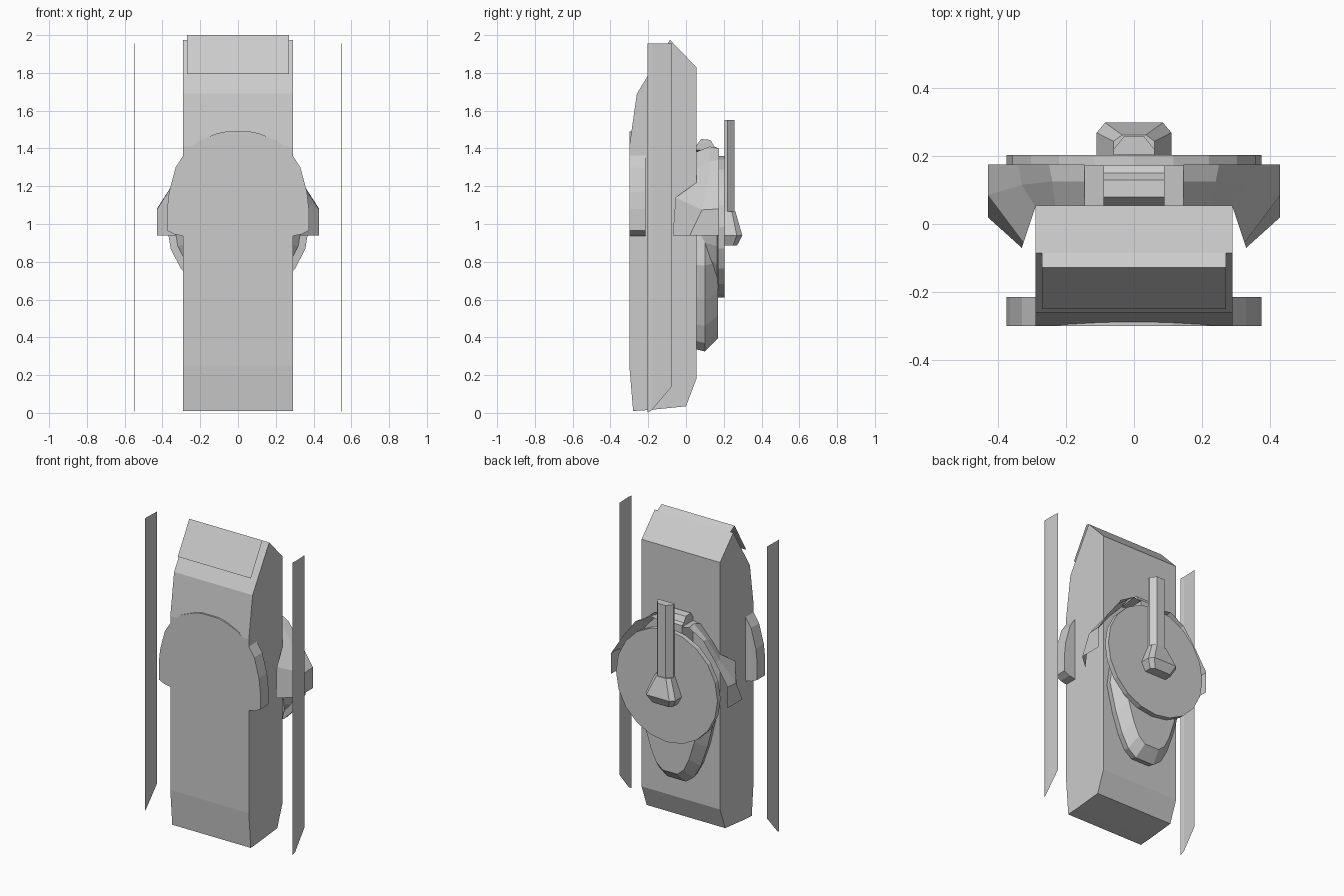
import bpy, bmesh, math


def finish(name, bm):
    bmesh.ops.recalc_face_normals(bm, faces=bm.faces[:])
    me = bpy.data.meshes.new(name)
    bm.to_mesh(me)
    bm.free()
    ob = bpy.data.objects.new(name, me)
    bpy.context.collection.objects.link(ob)
    return ob


def loft(name, rings, closed=True, caps=True):
    """Join matching rings of points; optionally cap both ends."""
    bm = bmesh.new()
    vs = [[bm.verts.new(p) for p in r] for r in rings]
    n = len(vs[0])
    for a, b in zip(vs, vs[1:]):
        for i in range(n if closed else n - 1):
            j = (i + 1) % n
            bm.faces.new((a[i], a[j], b[j], b[i]))
    if caps:
        bm.faces.new(vs[0])
        bm.faces.new(vs[-1])
    return finish(name, bm)


def mirror_x(ob):
    ob.modifiers.new("mirror", 'MIRROR').use_mirror_merge = False
    return ob


def symmetric(half):
    """Mirror an (x, z) half outline into a full closed one."""
    return half + [(-x, z) for x, z in reversed(half) if x > 0]


# Hull: side profile extruded across x
hull = [(-0.28, 0.01), (-0.30, 0.25), (-0.30, 1.41), (-0.26, 1.69), (-0.205, 1.78),
        (-0.085, 1.975), (0.055, 1.83), (0.055, 0.18), (0.0, 0.035), (-0.2, 0.01)]
hull[-1] = (-0.20, 0.015)
loft("hull", [[(x, y, z) for y, z in hull] for x in (-0.29, 0.29)])

# Thin folded plate over the nose
loft("nose_plate", [[(x, y, z) for x in (-0.27, 0.27)] for y, z in
                    ((-0.25, 1.793), (-0.128, 2.0), (-0.085, 1.975))],
     closed=False, caps=False)

# Thin side skirts standing off the hull
skirt = [[(0.545, -0.205, 0.0), (0.545, -0.205, 1.955)],
         [(0.549, -0.18, 0.015), (0.549, -0.18, 1.955)],
         [(0.545, -0.075, 0.14), (0.545, -0.075, 1.955)]]
mirror_x(loft("side_skirt", skirt, closed=False, caps=False))

# Arched plate on the front face
arch = symmetric([(0.06, 1.49), (0.11, 1.48), (0.21, 1.44), (0.285, 1.37), (0.33, 1.30),
                  (0.365, 1.17), (0.375, 1.08), (0.375, 0.965), (0.335, 0.945), (0.28, 0.935)])
loft("front_arch", [[(x, y, z) for x, z in arch] for y in (-0.30, -0.215)])

# Turret: bowl under a flat disc
CZ = 0.985


def circle(r, y, n=20):
    return [(r * math.cos(2 * math.pi * i / n), y, CZ + r * math.sin(2 * math.pi * i / n))
            for i in range(n)]


loft("turret_disc", [circle(0.22, 0.04), circle(0.27, 0.10), circle(0.335, 0.165),
                     circle(0.375, 0.17), circle(0.375, 0.203)])

# Rounded tail of the turret
tail = symmetric([(0.07, 0.325), (0.13, 0.37), (0.18, 0.46), (0.23, 0.60),
                  (0.275, 0.78), (0.25, 0.95)])


def tail_ring(k, y, dz):
    return [(x * k, y, 0.95 - (0.95 - z) * dz) for x, z in tail]


loft("turret_tail", [tail_ring(0.95, 0.05, 0.98), tail_ring(1, 0.10, 1),
                     tail_ring(0.78, 0.17, 0.885)])

# Curved cheek plates wrapping the turret: upper, middle and lower edges
cheek = [[(0.145, 0.175, 1.40), (0.25, 0.175, 1.34), (0.34, 0.175, 1.22),
          (0.43, 0.175, 1.08), (0.43, 0.175, 0.94)],
         [(0.145, 0.125, 1.41), (0.24, 0.125, 1.33), (0.33, 0.115, 1.21),
          (0.43, 0.085, 1.075), (0.43, 0.02, 0.94)],
         [(0.145, 0.05, 1.38), (0.23, 0.05, 1.29), (0.29, 0.05, 1.215),
          (0.325, -0.055, 1.14), (0.33, -0.07, 0.94)]]
mirror_x(loft("turret_cheek", cheek, closed=False, caps=False))

# Block at the top of the turret
block = [(0.05, 1.41), (0.08, 1.45), (0.13, 1.445), (0.15, 1.41), (0.172, 1.40),
         (0.172, 1.2), (0.05, 1.2)]
loft("turret_block", [[(x, y, z) for y, z in block] for x in (-0.09, 0.09)])
sides = [[(0.09, y, z) for y, z in ((0.05, 1.39), (0.172, 1.39))],
         [(0.145, y, z) for y, z in ((0.05, 1.38), (0.172, 1.40))]]
mirror_x(loft("block_side", sides, closed=False, caps=False))


# Gun: trapezoid barrel growing out of a wide mount
def gun_ring(w, v, y1, z, z1=None):
    z1 = z if z1 is None else z1
    ym = 0.2 + (y1 - 0.2) * 0.7
    return [(-w, 0.2, z), (w, 0.2, z), (w, ym, z), (v, y1, z1), (-v, y1, z1), (-w, ym, z)]


loft("gun_barrel", [[(-0.06, 0.205, z), (0.06, 0.205, z), (0.06, 0.22, z),
                     (0.03, 0.257, z), (-0.03, 0.257, z), (-0.06, 0.22, z)]
                    for z in (1.0, 1.55)])
loft("gun_mount", [gun_ring(0.06, 0.035, 0.262, 1.065), gun_ring(0.11, 0.085, 0.298, 0.94),
                   gun_ring(0.08, 0.06, 0.27, 0.885)])
